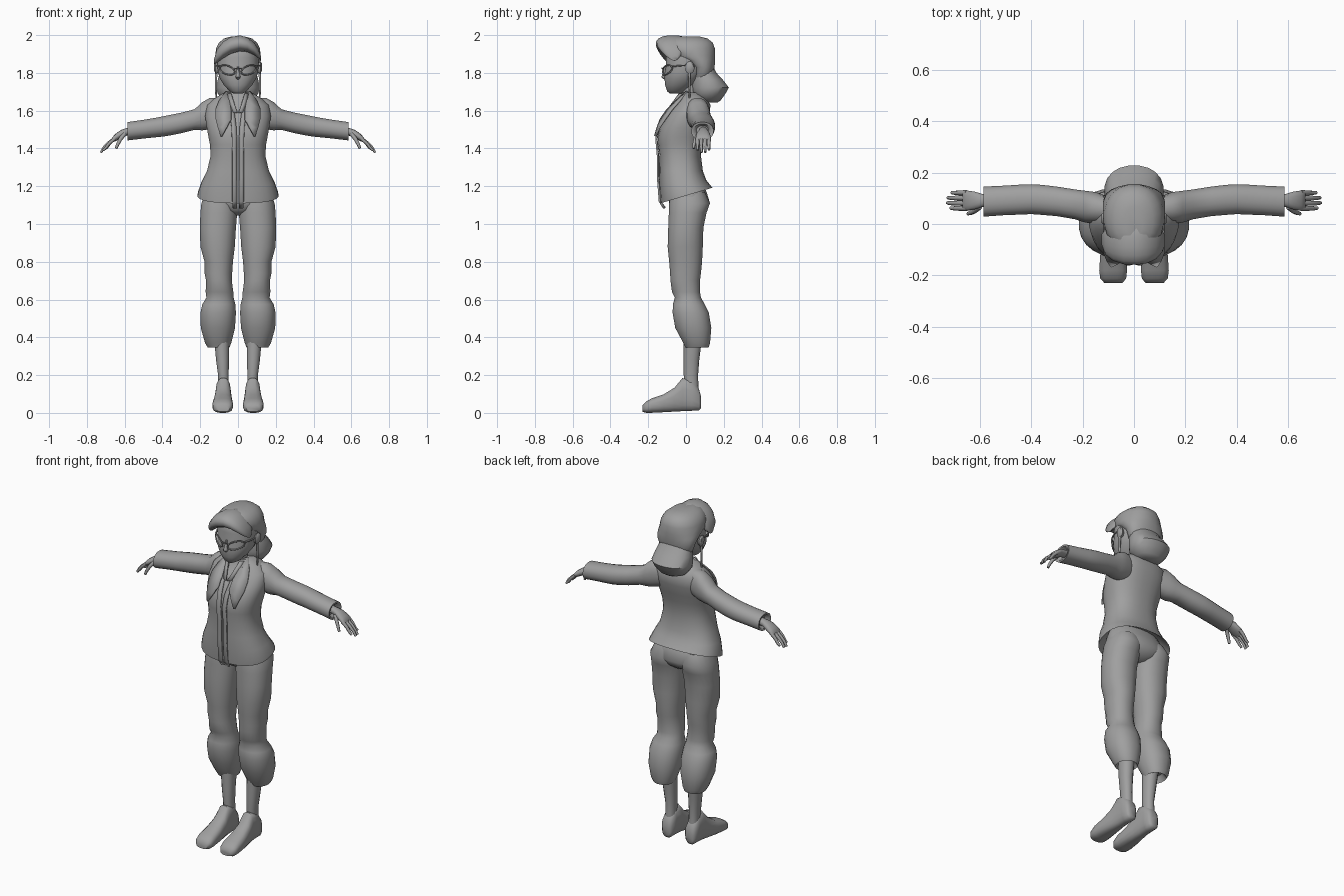
import bpy, bmesh, math

grey = bpy.data.materials.new("plain_grey")
grey.diffuse_color = (0.35, 0.35, 0.35, 1)


def finish(name, bm, mirror=False, angle=50):
    bmesh.ops.recalc_face_normals(bm, faces=bm.faces)
    me = bpy.data.meshes.new(name)
    bm.to_mesh(me)
    bm.free()
    ob = bpy.data.objects.new(name, me)
    return dress(ob, mirror, angle)


def dress(ob, mirror, angle=50):
    bpy.context.collection.objects.link(ob)
    ob.data.materials.append(grey)
    if mirror:
        ob.modifiers.new("mirror", 'MIRROR')
    if ob.type == 'MESH':
        bpy.ops.object.select_all(action='DESELECT')
        ob.select_set(True)
        bpy.context.view_layer.objects.active = ob
        bpy.ops.object.shade_smooth_by_angle(angle=math.radians(angle))
    return ob


def loft(name, axis, rows, mirror=False, n=20, power=2.2, angle=50):
    """Rounded rings along an axis: (position, a0, a1, b0, b1, slope along b)."""
    bm = bmesh.new()
    rings = []
    for row in rows:
        p, a0, a1, b0, b1 = row[:5]
        slope = row[5] if len(row) > 5 else 0
        ring = []
        for i in range(n):
            t = 2 * math.pi * (i + 0.5) / n
            c, s = math.cos(t), math.sin(t)
            a = (a0 + a1) / 2 + (a1 - a0) / 2 * math.copysign(abs(c) ** (2 / power), c)
            b = (b0 + b1) / 2 + (b1 - b0) / 2 * math.copysign(abs(s) ** (2 / power), s)
            q = p + slope * b
            ring.append(bm.verts.new({'x': (q, a, b), 'y': (a, q, b), 'z': (a, b, q)}[axis]))
        rings.append(ring)
    for r, s in zip(rings, rings[1:]):
        for i in range(n):
            j = (i + 1) % n
            bm.faces.new((r[i], r[j], s[j], s[i]))
    bm.faces.new(rings[0])
    bm.faces.new(rings[-1])
    return finish(name, bm, mirror, angle)


def centred(rows):
    """Expand (z, half width, y0, y1, slope) into full ring rows."""
    return [(r[0], -r[1], r[1], *r[2:]) for r in rows]


def tube(name, pts, radius, mirror=True, cyclic=False):
    cu = bpy.data.curves.new(name, 'CURVE')
    cu.dimensions = '3D'
    cu.bevel_depth = radius
    cu.bevel_resolution = 1
    cu.use_fill_caps = True
    sp = cu.splines.new('POLY')
    sp.points.add(len(pts) - 1)
    for i, p in enumerate(pts):
        sp.points[i].co = (*p, 1)
        if not cyclic:
            sp.points[i].radius = 1 - 0.4 * i / (len(pts) - 1)
    sp.use_cyclic_u = cyclic
    return dress(bpy.data.objects.new(name, cu), mirror)


def ribbon(name, rows, thick):
    """Mirrored cloth strip: rows of (z, x0, y0, x1, y1)."""
    bm = bmesh.new()
    pairs = [(bm.verts.new((x0, y0, z)), bm.verts.new((x1, y1, z))) for z, x0, y0, x1, y1 in rows]
    for p, q in zip(pairs, pairs[1:]):
        bm.faces.new((p[0], p[1], q[1], q[0]))
    ob = finish(name, bm, True, 40)
    ob.modifiers.new("thickness", 'SOLIDIFY').thickness = thick
    ob.modifiers[-1].offset = 0
    return ob


# Trousers: hips and gathered legs
loft("trouser_hips", 'z', centred([
    (1.045, .03, -.03, .07), (1.07, .12, -.075, .105), (1.11, .185, -.09, .128),
    (1.17, .18, -.09, .11), (1.23, .15, -.09, .08)]))
loft("trouser_leg", 'z', [
    (.38, .06, .14, .01, .09), (.345, .045, .16, -.003, .12), (.37, .035, .175, -.015, .128),
    (.45, .015, .198, -.058, .135), (.53, .01, .2, -.072, .122), (.575, .013, .19, -.07, .1),
    (.61, .022, .168, -.06, .08), (.64, .024, .172, -.075, .075), (.7, .032, .17, -.083, .075),
    (.74, .03, .178, -.085, .08), (.8, .026, .178, -.09, .086), (.88, .016, .2, -.098, .09),
    (.98, .01, .203, -.095, .093), (1.06, .003, .2, -.092, .11), (1.11, .002, .195, -.09, .128),
    (1.17, .005, .17, -.08, .1)], mirror=True)

# Bare ankles and feet
loft("ankle", 'z', [
    (.06, .045, .105, .0, .072), (.13, .048, .107, -.005, .066), (.2, .049, .106, -.012, .064),
    (.28, .047, .117, -.012, .07), (.4, .045, .128, -.012, .085)], mirror=True, n=14)
loft("foot", 'y', [
    (.08, .055, .1, .025, .085), (.068, .042, .113, .012, .13), (.03, .04, .115, .01, .18),
    (-.02, .038, .118, .008, .185), (-.06, .034, .124, .006, .135), (-.12, .029, .132, .003, .098),
    (-.18, .026, .136, 0, .078), (-.212, .03, .132, 0, .06), (-.23, .045, .115, .006, .04)],
    mirror=True, n=16, power=2.7)

# Jacket body with flared, sloping hem
loft("jacket_body", 'z', centred([
    (1.21, .16, -.08, .09, .2), (1.15, .215, -.135, .14, .3), (1.165, .213, -.137, .135, .25),
    (1.22, .195, -.141, .108, .12), (1.28, .165, -.142, .09), (1.36, .146, -.141, .08),
    (1.42, .149, -.148, .085), (1.46, .157, -.15, .094), (1.51, .166, -.138, .108),
    (1.57, .175, -.108, .125), (1.63, .165, -.06, .13), (1.665, .125, -.035, .11),
    (1.695, .075, -.025, .08)]), n=28, power=2.4)
loft("sleeve", 'x', [
    (.08, .01, .1, 1.52, 1.67), (.15, .0, .125, 1.5, 1.668), (.19, .005, .13, 1.495, 1.645),
    (.23, .018, .135, 1.498, 1.608), (.3, .03, .146, 1.48, 1.59), (.36, .035, .153, 1.468, 1.578),
    (.4, .038, .155, 1.462, 1.57), (.44, .036, .154, 1.458, 1.562), (.5, .034, .15, 1.452, 1.552),
    (.585, .028, .146, 1.442, 1.54), (.583, .04, .135, 1.453, 1.53),
    (.56, .055, .12, 1.465, 1.52)], mirror=True)

# Front edge of the jacket, inner shirt opening and lapels
ribbon("jacket_front_edge", [
    (1.085, .006, -.11, .028, -.118), (1.12, .006, -.136, .03, -.14), (1.25, .006, -.146, .03, -.15),
    (1.36, .006, -.146, .03, -.15), (1.45, .006, -.155, .032, -.158), (1.52, .01, -.14, .035, -.143),
    (1.58, .018, -.105, .045, -.11), (1.66, .03, -.04, .06, -.04)], .009)
ribbon("lapel", [
    (1.7, .05, .0, .065, .01), (1.65, .045, -.055, .1, -.035), (1.605, .036, -.1, .118, -.075),
    (1.555, .036, -.135, .118, -.11), (1.51, .06, -.152, .106, -.14),
    (1.465, .085, -.165, .092, -.16)], .009)
ribbon("shirt_collar", [
    (1.69, .035, -.035, .055, -.02), (1.64, .02, -.072, .045, -.062),
    (1.59, .003, -.108, .025, -.1)], .007)

# Hands
loft("palm", 'x', [
    (.55, .07, .115, 1.475, 1.515), (.59, .066, .117, 1.467, 1.508), (.62, .056, .127, 1.452, 1.498),
    (.65, .051, .131, 1.438, 1.476), (.668, .056, .127, 1.432, 1.456)], mirror=True, n=14)
for i in range(4):
    y = .061 + i * .02
    reach = (-.008, .004, .002, -.012)[i]
    tube("finger_%d" % (i + 1), [
        (.65, y, 1.455), (.685 + reach / 2, y, 1.428), (.708 + reach, y, 1.403),
        (.722 + reach, y + .001, 1.382 - reach)], .011)
tube("thumb", [(.6, .068, 1.478), (.622, .05, 1.45), (.638, .042, 1.42), (.645, .04, 1.4)], .012)

# Neck and head
loft("neck", 'z', centred([(1.62, .06, -.03, .07), (1.68, .045, -.025, .055),
                          (1.77, .045, -.025, .06)]), n=14)
loft("face", 'z', centred([
    (1.69, .022, -.085, -.03), (1.702, .045, -.1, 0), (1.735, .075, -.111, .04),
    (1.77, .097, -.115, .08), (1.8, .106, -.114, .1), (1.835, .11, -.107, .11),
    (1.88, .112, -.108, .13), (1.93, .105, -.1, .13), (1.96, .08, -.07, .1)]))
loft("nose", 'z', centred([(1.765, .006, -.117, -.1), (1.778, .014, -.131, -.1),
                          (1.79, .011, -.128, -.1), (1.835, .006, -.113, -.095)]), n=8)
loft("ear", 'x', [(.1, .0, .035, 1.8, 1.85), (.118, -.005, .045, 1.795, 1.86),
                  (.126, .005, .04, 1.81, 1.852)], mirror=True, n=12)
tube("earring", [(.115, .018, 1.8), (.117, .018, 1.72), (.115, .018, 1.64)], .007)

# Glasses: upswept rims, bridge and temple bars
rim = []
for i in range(14):
    t = 2 * math.pi * i / 14
    x = .057 + .04 * math.cos(t)
    rim.append((x, -.124 + 5.5 * x * x, 1.815 + .024 * math.sin(t) + .25 * (x - .057)))
tube("glasses_rim", rim, .004, cyclic=True)
tube("glasses_temple", [(.098, -.07, 1.835), (.116, -.03, 1.838), (.118, .02, 1.842)], .005)
tube("glasses_bridge", [(-.02, -.124, 1.822), (0, -.128, 1.825), (.02, -.124, 1.822)], .004, False)

# Hair: cap, swept front roll and low bun
loft("hair_cap", 'z', centred([
    (1.74, .07, .04, .12), (1.78, .1, .035, .143), (1.83, .118, .03, .152), (1.865, .122, -.02, .155),
    (1.89, .122, -.085, .156), (1.93, .117, -.108, .154), (1.96, .102, -.105, .143),
    (1.982, .075, -.085, .115), (1.993, .035, -.05, .07)]))
loft("hair_front_roll", 'x', [
    (-.126, -.08, -.04, 1.845, 1.875), (-.112, -.12, -.02, 1.852, 1.925),
    (-.08, -.145, 0, 1.876, 1.965), (-.04, -.158, .015, 1.898, 1.99), (.01, -.16, .02, 1.912, 2.0),
    (.05, -.154, .01, 1.91, 1.988), (.085, -.138, -.01, 1.895, 1.962),
    (.11, -.11, -.025, 1.875, 1.925), (.121, -.08, -.045, 1.865, 1.89)], n=16)
loft("hair_bun", 'z', centred([
    (1.642, .04, .1, .165), (1.655, .08, .055, .185), (1.69, .108, .035, .21),
    (1.722, .116, .03, .228), (1.765, .108, .03, .195), (1.8, .098, .035, .162),
    (1.84, .08, .05, .14)]))
